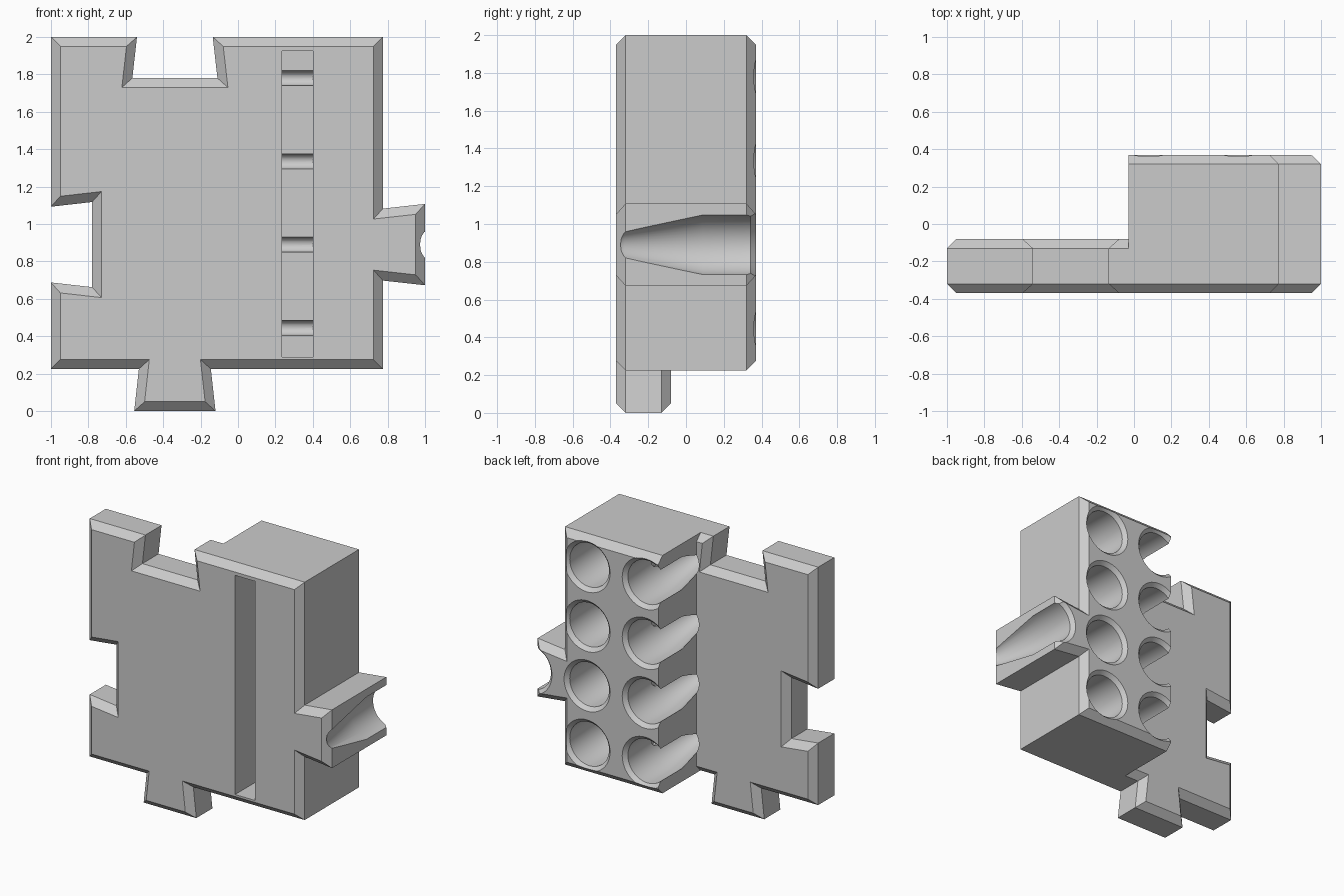
import bpy, bmesh, math
from mathutils import Matrix, Vector

if "Cube" in bpy.data.objects:
    bpy.data.objects.remove(bpy.data.objects["Cube"])

BEVEL = 0.05
STEP_X = -0.03           # where the thin plate meets the thick block
FRONT, BACK, PLATE_BACK = -0.37, 0.37, -0.08
ROWS = [0.445 * i for i in range(1, 5)]
MID_Z, MID_X = 0.89, -0.3375
COLUMNS = (0.0775, 0.5575)

grey = bpy.data.materials.new("plain grey")
grey.use_nodes = True
grey.diffuse_color = (0.6, 0.6, 0.6, 1)
grey.node_tree.nodes["Principled BSDF"].inputs["Base Color"].default_value = (0.6, 0.6, 0.6, 1)


def make_mesh(name, bm):
    bmesh.ops.recalc_face_normals(bm, faces=bm.faces)
    mesh = bpy.data.meshes.new(name)
    bm.to_mesh(mesh)
    bm.free()
    return mesh


def make_object(name, bm):
    mesh = make_mesh(name, bm)
    mesh.materials.append(grey)
    obj = bpy.data.objects.new(name, mesh)
    bpy.context.collection.objects.link(obj)
    return obj


def subtract(target, tool):
    mod = target.modifiers.new(tool.name, 'BOOLEAN')
    mod.operation, mod.object, mod.solver = 'DIFFERENCE', tool, 'EXACT'
    bpy.context.view_layer.objects.active = target
    bpy.ops.object.modifier_apply(modifier=mod.name)
    bpy.data.objects.remove(tool)


# Outline with two dovetail sockets and two dovetail tabs
wide, narrow = 0.2275, 0.2025
tab_wide, tab_narrow = 0.2175, 0.1925
L, R, B, T, D = -1.0, 0.775, 0.225, 2.0, 0.22
OUTLINE = [
    (L, B), (MID_X - tab_narrow, B), (MID_X - tab_wide, 0), (MID_X + tab_wide, 0),
    (MID_X + tab_narrow, B), (R, B), (R, MID_Z - tab_narrow), (1, MID_Z - tab_wide),
    (1, MID_Z + tab_wide), (R, MID_Z + tab_narrow), (R, T), (MID_X + narrow, T),
    (MID_X + wide, T - D), (MID_X - wide, T - D), (MID_X - narrow, T), (L, T),
    (L, MID_Z + narrow), (L + D, MID_Z + wide), (L + D, MID_Z - wide), (L, MID_Z - narrow),
]


def bisect(bm, co, normal, **clear):
    bmesh.ops.bisect_plane(bm, geom=bm.verts[:] + bm.edges[:] + bm.faces[:],
                           plane_co=co, plane_no=normal, **clear)


def chamfered_half(name, y0, y1, keep_right):
    """Extrude the outline, chamfer both caps and keep one side of the step, left open."""
    bm = bmesh.new()
    rings = [[bm.verts.new((x, y, z)) for x, z in OUTLINE] for y in (y0 + BEVEL, y1 - BEVEL)]
    caps = [bm.faces.new(ring) for ring in rings]
    for i in range(len(OUTLINE)):
        bm.faces.new((rings[0][i - 1], rings[0][i], rings[1][i], rings[1][i - 1]))
    bmesh.ops.recalc_face_normals(bm, faces=bm.faces)
    bmesh.ops.inset_individual(bm, faces=caps, thickness=BEVEL, depth=BEVEL,
                               use_even_offset=True)
    bisect(bm, (STEP_X, 0, 0), (1, 0, 0), clear_inner=keep_right, clear_outer=not keep_right)
    if keep_right:      # give the block matching corners where the plate's chamfer starts
        bisect(bm, (0, PLATE_BACK - BEVEL, 0), (0, 1, 0))
    return make_mesh(name, bm)


def box(bm, low, high):
    low, high = Vector(low), Vector(high)
    bmesh.ops.create_cube(bm, size=1, matrix=Matrix.Translation((low + high) / 2)
                          @ Matrix.Diagonal((*(high - low), 1)))


# Thick block and thin plate, welded along the step, with the step wall filled in
bm = bmesh.new()
for half in (chamfered_half("block_half", FRONT, BACK, True),
             chamfered_half("plate_half", FRONT, PLATE_BACK, False)):
    bm.from_mesh(half)
    bpy.data.meshes.remove(half)
bmesh.ops.remove_doubles(bm, verts=bm.verts, dist=0.0005)
bmesh.ops.holes_fill(bm, edges=[e for e in bm.edges if e.is_boundary], sides=0)
block = make_object("connector_block", bm)

# Tapered, countersunk holes open at the back; one more grooves the side tab
PROFILE = [(0, -0.36), (0.05, -0.355), (0.068, -0.343), (0.078, -0.325),
           (0.1625, 0.09), (0.1625, 0.3425), (0.21, 0.39), (0, 0.39)]
bm = bmesh.new()
for cx, cz in [(x, z) for x in COLUMNS for z in ROWS] + [(1.0375, MID_Z)]:
    verts = [bm.verts.new((cx + r, y, cz)) for r, y in PROFILE]
    edges = [bm.edges.new(pair) for pair in zip(verts, verts[1:])]
    bmesh.ops.spin(bm, geom=verts + edges, cent=(cx, 0, cz), axis=(0, 1, 0),
                   angle=math.tau, steps=48, use_merge=True)
bmesh.ops.remove_doubles(bm, verts=bm.verts, dist=0.0005)
subtract(block, make_object("hole_cutter", bm))

# Long slot in the front
bm = bmesh.new()
box(bm, (0.235, FRONT - 0.1, 0.29), (0.4, 0.03, 1.925))
subtract(block, make_object("slot_cutter", bm))

# Small cross channels joining each pair of holes through the slot floor
bm = bmesh.new()
for z in ROWS:
    bmesh.ops.create_cone(
        bm, cap_ends=True, segments=24, radius1=0.04, radius2=0.04, depth=0.3,
        matrix=Matrix.Translation((sum(COLUMNS) / 2, 0.03, z)) @ Matrix.Rotation(math.pi / 2, 4, 'Y'))
subtract(block, make_object("channel_cutter", bm))

# Smooth the holes, keep every other edge sharp
bpy.ops.object.select_all(action='DESELECT')
block.select_set(True)
bpy.context.view_layer.objects.active = block
bpy.ops.object.shade_smooth_by_angle(angle=math.radians(20))
